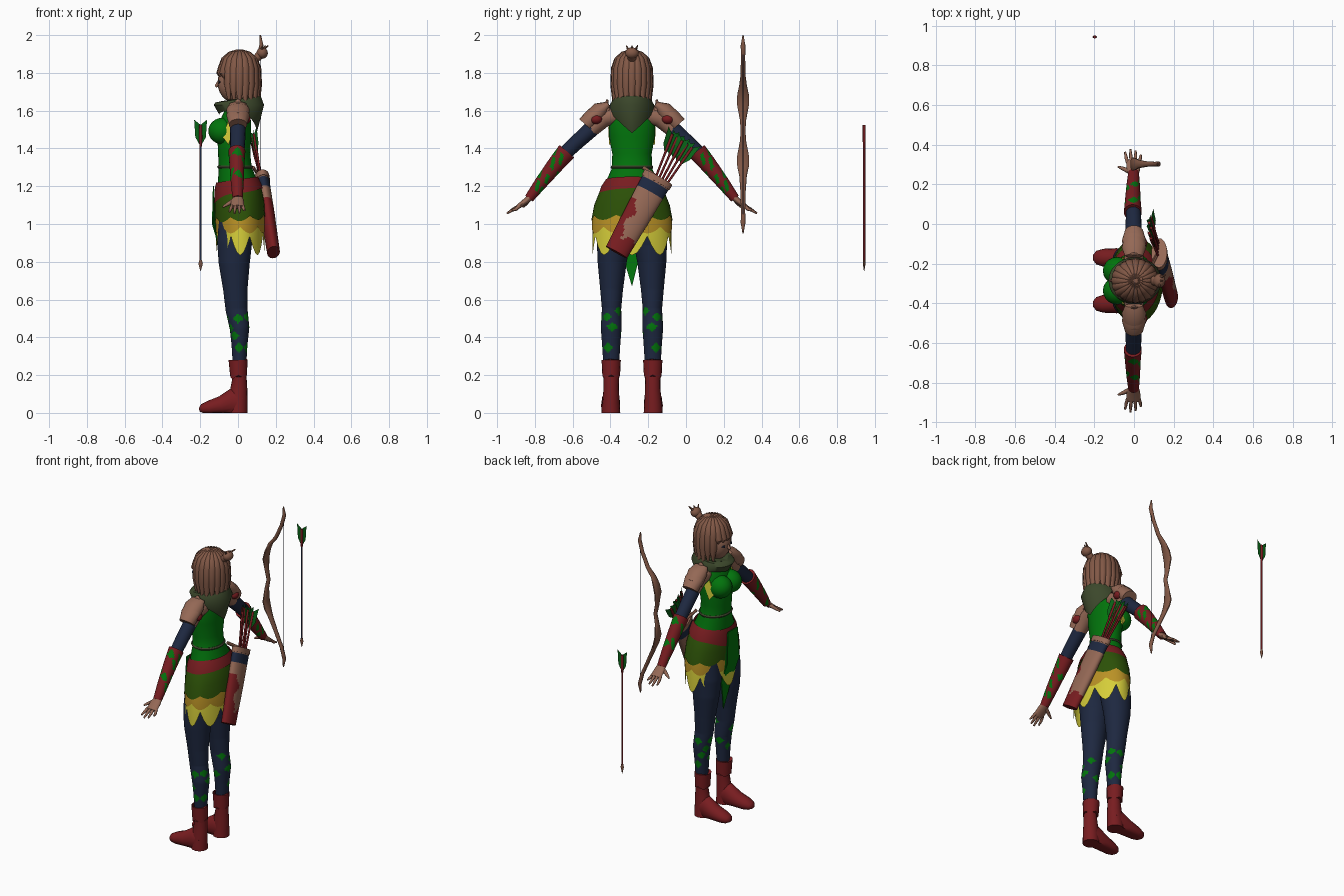
import bpy, bmesh, math
from mathutils import Vector

YC = -0.286  # centre line of the figure, which looks towards -x
if "Cube" in bpy.data.objects:
    bpy.data.objects.remove(bpy.data.objects["Cube"])


def material(name, *rgb):
    lin = [(c / 255) ** 2.2 for c in rgb] + [1]
    m = bpy.data.materials.new(name)
    m.use_nodes = True
    m.diffuse_color = lin
    m.node_tree.nodes["Principled BSDF"].inputs["Base Color"].default_value = lin
    return m


SKIN = material("skin_tan", 147, 104, 86)
HAIR = material("hair_brown", 128, 88, 71)
SCARF = material("scarf_olive", 62, 73, 47)
GREEN = material("bright_green", 9, 115, 20)
OLIVE = material("skirt_green", 48, 82, 16)
OCHRE = material("ochre", 184, 144, 42)
YELLOW = material("yellow", 212, 204, 60)
NAVY = material("navy", 35, 44, 66)
RED = material("dark_red", 119, 34, 37)
LEAF = material("feather_green", 16, 98, 28)


def finish(name, bm, mats, rule=None, thick=0):
    bmesh.ops.recalc_face_normals(bm, faces=bm.faces)
    for f in bm.faces:
        f.material_index = rule(f.calc_center_median()) if rule else 0
    me = bpy.data.meshes.new(name)
    bm.to_mesh(me)
    bm.free()
    ob = bpy.data.objects.new(name, me)
    bpy.context.collection.objects.link(ob)
    for m in mats:
        me.materials.append(m)
    if thick:
        mod = ob.modifiers.new("thickness", "SOLIDIFY")
        mod.thickness, mod.offset = thick, 0
    else:
        bpy.ops.object.select_all(action="DESELECT")
        ob.select_set(True)
        bpy.context.view_layer.objects.active = ob
        bpy.ops.object.shade_smooth_by_angle(angle=math.radians(50))


def loft(name, rings, *mats, n=16, ref=(1, 0, 0), rule=None, hem=None, caps=True):
    """Skin over elliptical rings (x, y, z, radius along ref, radius across)."""
    bm, loops = bmesh.new(), []
    pts, ref = [Vector(r[:3]) for r in rings], Vector(ref)
    for i, r in enumerate(rings):
        t = (pts[min(i + 1, len(pts) - 1)] - pts[max(i - 1, 0)]).normalized()
        u = (ref - t * ref.dot(t)).normalized()
        w, loop = t.cross(u), []
        for k in range(n):
            a = math.tau * k / n
            p = pts[i] + u * r[3] * math.cos(a) + w * r[4] * math.sin(a)
            if hem and i == len(rings) - 1:
                p.z += hem(a)
            p.z = max(p.z, 0)
            loop.append(bm.verts.new(p))
        loops.append(loop)
    for a, b in zip(loops, loops[1:]):
        for k in range(n):
            bm.faces.new((a[k], a[k - 1], b[k - 1], b[k]))
    if caps:
        bm.faces.new(loops[0])
        bm.faces.new(loops[-1])
    finish(name, bm, mats, rule)


def dense(rings, k):
    out = []
    for a, b in zip(rings, rings[1:]):
        out += [[p + (q - p) * j / k for p, q in zip(a, b)] for j in range(k)]
    return out + [rings[-1]]


def ball(name, centre, radii, mat):
    bm = bmesh.new()
    bmesh.ops.create_uvsphere(bm, u_segments=20, v_segments=12, radius=1)
    for v in bm.verts:
        v.co = Vector(c + r * q for c, r, q in zip(centre, radii, v.co))
    finish(name, bm, [mat])


def plate(name, pts, mat, thick=0):
    bm = bmesh.new()
    bm.faces.new([bm.verts.new(p) for p in pts])
    finish(name, bm, [mat], thick=thick)


def column(name, rows, *mats, **kw):
    """Upright body part on the centre line: rows of (x, z, rx, ry)."""
    loft(name, [(x, YC, z, a, b) for x, z, a, b in rows], *mats, n=48, **kw)


# Torso and bust
column("torso", [(.01, 1.08, .11, .18), (0, 1.2, .11, .15), (-.015, 1.29, .088, .108),
                 (-.02, 1.37, .085, .104), (-.02, 1.47, .09, .122), (-.01, 1.55, .08, .122),
                 (0, 1.61, .062, .1), (.01, 1.65, .04, .05)], GREEN)
column("waist_strap", [(-.015, 1.31, .09, .108), (-.015, 1.302, .096, .113), (-.015, 1.294, .09, .11)], SCARF)
column("neck", [(.01, 1.58, .05, .05), (-.005, 1.72, .045, .045)], SKIN)
for s, side in ((-1, "left"), (1, "right")):
    ball(side + "_bust", (-.083, YC + s * .05, 1.492), (.074, .07, .07), GREEN)
    plate(side + "_chest_trim", [(-.05, YC + s * .114, 1.55), (-.02, YC + s * .122, 1.51),
                                 (-.05, YC + s * .117, 1.42), (-.08, YC + s * .106, 1.46)], YELLOW, .008)

# Scarf with a point at the back
column("scarf", [(.01, 1.6, .06, .06), (.0, 1.665, .09, .08), (.0, 1.66, .122, .1),
                 (.005, 1.63, .133, .118), (0, 1.595, .1, .116)], SCARF, caps=False,
       hem=lambda a: (-.1 if math.cos(a) > 0 else -.03) * (1 - abs(math.sin(a))))


# Sash and layered skirt
def petals(depth, wave=math.cos):
    return lambda a: depth * abs(wave(a * 4))


column("skirt", [(-.003, 1.225, .108, .14), (.003, 1.17, .124, .172), (.008, 1.1, .132, .2),
                 (.012, 1.04, .135, .216)], OLIVE, caps=False, hem=petals(-.025))
column("sash", [(-.005, 1.235, .112, .139), (0, 1.2, .124, .162), (.002, 1.178, .129, .175)], RED,
       caps=False, hem=lambda a: -.06 * max(0, -math.cos(a)) ** 3 - .015 * math.sin(a) ** 2)
column("skirt_band", [(.01, 1.08, .126, .2), (.012, 1.02, .131, .211), (.012, .985, .131, .212)], OCHRE,
       caps=False, hem=petals(-.035, math.sin))
column("skirt_tips", [(.01, 1.05, .123, .2), (.012, .97, .128, .208), (.012, .935, .129, .209)], YELLOW,
       caps=False, hem=petals(-.1))
plate("front_drape", [(-.13, YC - .06, 1.2), (-.13, YC + .04, 1.2), (-.135, YC + .055, 1.0), (-.09, YC + .05, .87),
                      (-.07, YC, .67), (-.09, YC - .055, .85), (-.135, YC - .07, 1.0)], GREEN, .006)

# Head, face and nose
ball("head", (-.025, YC, 1.75), (.083, .078, .105), SKIN)
loft("nose", [(-.095, YC, 1.745, .02, .012), (-.12, YC, 1.728, .006, .006)], SKIN, n=8, ref=(0, 0, 1))
for s, side in ((-1, "left"), (1, "right")):
    plate(side + "_eye", [(-.103 + .008 * abs(d), YC + s * (.035 + d * .014), 1.752 + e)
                          for d, e in ((-1, 0), (0, .008), (1, 0), (0, -.008))], NAVY, .009)

# Hair cap, overlapping locks and tied bun
ball("hair_cap", (.01, YC, 1.81), (.108, .1, .112), HAIR)
LOCKS = 20
for i in range(LOCKS):
    a = math.tau * i / LOCKS
    c, s = math.cos(a), math.sin(a)
    low = 1.775 if c < -.7 else (1.66 if c < -.3 else 1.605 + .02 * (i % 2))
    rows = [(.01, 1.914), (.05, 1.902), (.083, 1.873), (.1, 1.825), (.104, 1.74), (.09, low)]
    if low > 1.7:
        rows[4] = (.108, 1.8)
    widths = (.004, .014, .02, .023, .022, .007)
    loft("hair_lock", [(.008 + r * 1.04 * c, YC + r * s, z, .011, w) for (r, z), w in zip(rows, widths)],
         HAIR, n=8, ref=(c, s, .5))
ball("hair_bun", (.128, YC, 1.905), (.03, .036, .03), HAIR)
column("hair_tie", [(.09, 1.87, .02, .022), (.122, 1.9, .024, .026)], HAIR)
for d in (-1, 0, 1):
    loft("bun_wisp", [(.125, YC + d * .015, 1.915, .01, .01), (.145 + d * .015, YC + d * .03, 1.945, .003, .003)],
         HAIR, n=6)


def near_leaf(angle, along, radius, leaves):
    """1 inside any diamond-shaped leaf given as (degrees around, place along)."""
    for deg, place in leaves:
        turn = (angle - math.radians(deg) + math.pi) % math.tau - math.pi
        if abs(turn) * radius + abs(along - place) < .026:
            return 1
    return 0


def leg_colour(c):
    return near_leaf(math.atan2(abs(c.y - YC) - .11, c.x), c.z, .045,
                     ((25, .51), (-5, .455), (90, .5), (115, .41), (20, .345), (85, .345), (180, .5),
                      (200, .38), (150, .45), (270, .42), (-50, .54)))


def bracer_colour(c):
    out = abs(c.y - YC)
    lift = (out - .345) * .78 + (c.z - 1.385) * .62
    return near_leaf(math.atan2(c.x, lift), (out - .345) / .62, .038,
                     ((95, .05), (60, .12), (110, .17), (75, .25), (-90, .08), (-60, .2), (0, .1), (10, .23),
                      (180, .08), (-110, .27), (150, .22)))


for s, side in ((-1, "left"), (1, "right")):
    def limb(name, rows, *mats, **kw):
        loft(side + "_" + name, [(x, YC + s * d, z, a, b) for x, d, z, a, b in rows], *mats, **kw)

    # Legs and boots
    limb("leg", dense([(0, .09, 1.04, .1, .09), (-.018, .098, .9, .092, .088), (-.02, .105, .8, .083, .077),
                       (-.014, .108, .65, .064, .06), (-.008, .108, .55, .058, .051), (.008, .11, .45, .052, .055),
                       (.008, .11, .36, .042, .048), (.008, .11, .26, .036, .042)], 14),
         NAVY, GREEN, n=40, rule=leg_colour)
    limb("boot_shaft", [(.005, .11, .25, .038, .043), (.008, .11, .18, .038, .04), (.004, .11, .12, .046, .041),
                        (0, .112, .05, .05, .047), (0, .112, 0, .05, .05)], RED)
    limb("boot_cuff", [(.003, .11, .278, .042, .044), (0, .11, .28, .05, .051), (.003, .11, .2, .045, .047)],
         RED, hem=lambda a: -.02 * math.sin(a * 2) ** 2)
    limb("boot_foot", [(.02, .112, .05, .07, .043), (-.03, .112, .055, .075, .049),
                       (-.09, .114, .038, .05, .05), (-.155, .116, .026, .038, .045), (-.19, .117, .02, .026, .034),
                       (-.205, .117, .016, .01, .015)], RED, ref=(0, 0, 1))

    # Arms, sleeves and bracers
    limb("upper_arm", [(0, .09, 1.575, .05, .05), (0, .15, 1.56, .048, .048), (0, .25, 1.47, .037, .038)], SKIN)
    limb("sleeve", [(0, .21, 1.507, .041, .043), (-.002, .29, 1.435, .04, .04), (-.004, .38, 1.35, .036, .036)], NAVY)
    limb("bracer", dense([(-.006, .345, 1.385, .045, .051), (-.006, .4, 1.32, .04, .045),
                          (-.004, .48, 1.22, .034, .035), (-.002, .545, 1.135, .027, .025)], 14),
         RED, GREEN, n=40, rule=bracer_colour)
    # Flared shoulder guard with a red patch behind
    for j in (0, 1):
        d, z = j * .035, j * -.03
        limb("shoulder_guard", [(0, .125 + d, 1.635 + z, .045, .015), (0, .165 + d, 1.605 + z, .062, .045),
                                (0, .21 + d, 1.555 + z, .056 - j * .008, .052 - j * .006)], SKIN)
    limb("guard_point", [(0, .13, 1.6, .045, .02), (0, .135, 1.635, .03, .012), (0, .13, 1.66, .006, .004)], SKIN)
    ball(side + "_guard_patch", (.04, YC + s * .19, 1.555), (.027, .032, .026), RED)
    # Hand with fingers and thumb
    limb("palm", [(0, .535, 1.145, .024, .019), (-.003, .56, 1.123, .034, .016), (-.003, .605, 1.09, .037, .012)], SKIN)
    for f in range(4):
        x, tip = -.032 + f * .019, (.648, .662, .655, .635)[f]
        limb("finger", [(x, .595, 1.096, .009, .01), (x * 1.25, (.595 + tip) / 2, 1.078, .0085, .009),
                        (x * 1.4, tip, 1.096 - (tip - .595) * .6, .005, .005)], SKIN, n=8)
    limb("thumb", [(-.02, .55, 1.125, .013, .013), (-.055, .565, 1.105, .01, .01), (-.08, .575, 1.09, .005, .005)],
         SKIN, n=8, ref=(0, 0, 1))


# Arrows: slim shaft, thicker between the notched feathers
def arrow(name, tail, head, across, rule=None):
    tail, head, across = Vector(tail), Vector(head), Vector(across)
    d = (tail - head).normalized()
    base = tail - d * .115
    loft(name + "_shaft", [(*head, .006, .006), (*base, .006, .006), (*(base + d * .04), .009, .008),
                           (*tail, .008, .008)], RED, NAVY, n=8, rule=rule)
    shape = ((0, 0), (.028, .05), (.034, .142), (0, .115), (-.034, .142), (-.028, .05))
    plate(name + "_feather", [base + across * a + d * b for a, b in shape], LEAF)


arrow("loose_arrow", (-.198, .943, 1.525), (-.198, .943, .78), (1, 0, 0),
      rule=lambda c: int(c.z < 1.4 and c.y < .94))
loft("arrow_head", [(-.198, .943, .81, .006, .006), (-.198, .943, .79, .012, .007), (-.198, .943, .75, .001, .001)],
     HAIR, n=8)
for i in range(5):
    e = i - 2
    arrow("quiver_arrow", (.085 - .008 * (i % 2), -.02 + e * .026, 1.44 - e * .018),
          (.133, -.16 + e * .015, 1.17), (.25 * e, .87, -.45))

# Quiver slung across the back
TOP, END = Vector((.128, -.15, 1.24)), Vector((.188, -.368, .85))


def quiver_colour(c):
    t = (c - TOP).dot(END - TOP) / (END - TOP).length_squared
    off = c - TOP.lerp(END, t)
    edge = .496 * off.z - .868 * off.y
    if .06 < t < .19:
        return 2
    return int(t > .82 + .04 * math.sin(edge * 45) or (edge > .03 + .015 * math.sin(t * 22) and t > .33))


loft("quiver", dense([(*TOP, .036, .08), (*TOP.lerp(END, .5), .037, .073), (*END, .034, .064)], 16),
     SKIN, RED, NAVY, n=40, rule=quiver_colour)
loft("quiver_rim", [(*TOP.lerp(END, -.02), .04, .084), (*TOP.lerp(END, .05), .04, .084)], SKIN, n=24)
loft("quiver_strap", [(.08, YC + .06, 1.3, .008, .01), (.115, YC + .13, 1.25, .008, .01)], HAIR, n=8)

# Recurve bow and string
half = [(0, .01, .013), (.06, -.002, .018), (.14, -.008, .034), (.19, .004, .032), (.24, .025, .021),
        (.31, .065, .014), (.4, .105, .012), (.47, .124, .013), (.525, .118, .003)]
rows = [(-h, x, w) for h, x, w in half[:0:-1]] + half
loft("bow", [(x, .302, 1.475 + h + .02 * (abs(h) < .3), .011 if abs(h) < .5 else .004, w) for h, x, w in rows],
     HAIR, n=10)
loft("bow_string", [(.121, .302, 1.475 - .47, .002, .002), (.121, .302, 1.475 + .47, .002, .002)], NAVY, n=6)
